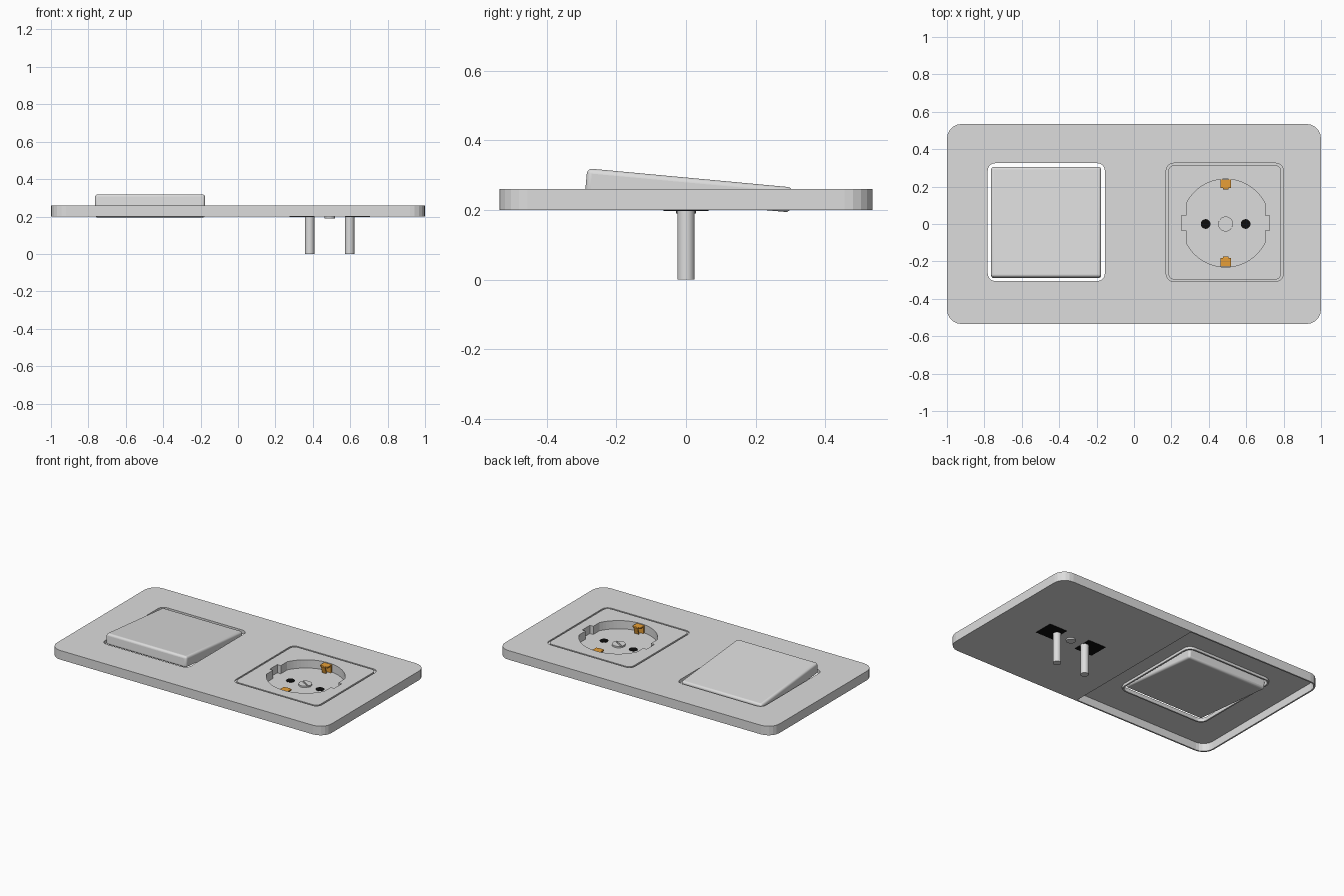
import bpy, bmesh, math
from mathutils import Matrix

if "Cube" in bpy.data.objects:
    bpy.data.objects.remove(bpy.data.objects["Cube"])


def material(name, r, g, b):
    m = bpy.data.materials.new(name)
    m.diffuse_color = (r, g, b, 1)
    m.use_nodes = True
    m.node_tree.nodes["Principled BSDF"].inputs["Base Color"].default_value = m.diffuse_color
    return m


GREY = material("light_grey_plastic", 0.72, 0.72, 0.72)
BLACK = material("black_hole", 0.004, 0.004, 0.004)
BRASS = material("orange_brass", 0.83, 0.36, 0.04)


def rounded(x0, x1, y0, y1, left_r, right_r, n=5):
    """Rounded rectangle loop with separate radii for left and right corners."""
    pts = []
    for cx, cy, r, a in ((x1 - right_r, y1 - right_r, right_r, 0),
                         (x0 + left_r, y1 - left_r, left_r, 90),
                         (x0 + left_r, y0 + left_r, left_r, 180),
                         (x1 - right_r, y0 + right_r, right_r, 270)):
        if r == 0:
            pts.append((cx, cy))
            continue
        for i in range(n + 1):
            t = math.radians(a + 90 * i / n)
            pts.append((cx + r * math.cos(t), cy + r * math.sin(t)))
    return pts


def arc(cx, cy, r, a0, a1, n):
    return [(cx + r * math.cos(math.radians(a0 + (a1 - a0) * i / n)),
             cy + r * math.sin(math.radians(a0 + (a1 - a0) * i / n))) for i in range(n + 1)]


def prism(name, loops, z0, z1, mat):
    """Extrude an outline, with any further loops cut out as holes."""
    cu = bpy.data.curves.new(name + "_profile", 'CURVE')
    cu.dimensions = '2D'
    cu.fill_mode = 'BOTH'
    cu.extrude = (z1 - z0) / 2
    for loop in loops:
        sp = cu.splines.new('POLY')
        sp.points.add(len(loop) - 1)
        for p, (x, y) in zip(sp.points, loop):
            p.co = (x, y, 0, 1)
        sp.use_cyclic_u = True
    tmp = bpy.data.objects.new(name + "_tmp", cu)
    bpy.context.collection.objects.link(tmp)
    dg = bpy.context.evaluated_depsgraph_get()
    me = bpy.data.meshes.new_from_object(tmp.evaluated_get(dg))
    bpy.data.objects.remove(tmp)
    bm = bmesh.new()
    bm.from_mesh(me)
    bmesh.ops.remove_doubles(bm, verts=bm.verts, dist=1e-5)
    bmesh.ops.translate(bm, verts=bm.verts, vec=(0, 0, (z0 + z1) / 2))
    bmesh.ops.recalc_face_normals(bm, faces=bm.faces)
    for f in bm.faces:
        f.smooth = False
    bm.to_mesh(me)
    bm.free()
    me.name = name
    me.materials.clear()
    me.materials.append(mat)
    ob = bpy.data.objects.new(name, me)
    bpy.context.collection.objects.link(ob)
    return ob


def box(name, centre, size, mat, tilt=0, bevel=0):
    """Box tilted about x, with optional rounded edges."""
    bm = bmesh.new()
    bmesh.ops.create_cube(bm, size=1)
    bmesh.ops.scale(bm, verts=bm.verts, vec=size)
    me = bpy.data.meshes.new(name)
    bm.to_mesh(me)
    bm.free()
    me.materials.append(mat)
    ob = bpy.data.objects.new(name, me)
    ob.matrix_world = Matrix.Translation(centre) @ Matrix.Rotation(tilt, 4, 'X')
    bpy.context.collection.objects.link(ob)
    if bevel:
        mod = ob.modifiers.new("rounded_edges", 'BEVEL')
        mod.width = bevel
        mod.segments = 4
    return ob


def smooth(ob, angle=35):
    bpy.ops.object.select_all(action='DESELECT')
    ob.select_set(True)
    bpy.context.view_layer.objects.active = ob
    bpy.ops.object.shade_smooth_by_angle(angle=math.radians(angle))


TOP, BOTTOM, FLOOR = 0.26, 0.20, 0.206
SX, SY = 0.49, 0.005  # socket centre

# Hollow frame: face sheet, outer wall, lip round the switch opening
outer = rounded(-1, 1, -0.535, 0.535, 0.08, 0.08)
inner = rounded(-0.99, 0.99, -0.525, 0.525, 0.07, 0.07)
switch_hole = rounded(-0.782, -0.156, -0.305, 0.325, 0.04, 0.04)
switch_lip = rounded(-0.792, -0.146, -0.315, 0.335, 0.05, 0.05)
socket_hole = rounded(0.172, 0.798, -0.307, 0.325, 0.04, 0.04)
prism("frame_face", [outer, switch_hole, socket_hole], TOP - 0.008, TOP, GREY)
prism("frame_wall", [outer, inner], BOTTOM, TOP - 0.008, GREY)
prism("switch_opening_lip", [switch_lip, switch_hole], 0.235, TOP - 0.008, GREY)

# Closed base under the socket half
prism("socket_base", [rounded(0, 0.99, -0.525, 0.525, 0, 0.07)], BOTTOM, FLOOR, GREY)

# Socket insert with a flat-sided round well and side notches
well = ([(0.70 + 0.025, SY - 0.04), (0.725, SY + 0.04), (0.70, SY + 0.04)]
        + arc(SX, SY, 0.235, 26.6, 153.4, 24)
        + [(0.28, SY + 0.04), (0.255, SY + 0.04), (0.255, SY - 0.04), (0.28, SY - 0.04)]
        + arc(SX, SY, 0.235, 206.6, 333.4, 24) + [(0.70, SY - 0.04)])
plate = rounded(0.183, 0.787, -0.297, 0.315, 0.033, 0.033)
prism("socket_insert", [plate, well], FLOOR, TOP, GREY)

# Contact tubes, their dark openings and the dark plates beneath
for side, label in ((-1, "left"), (1, "right")):
    x = SX + side * 0.107
    pin = prism("contact_tube_" + label, [arc(x, 0, 0.025, 0, 345, 23)], 0, BOTTOM, GREY)
    smooth(pin)
    prism("contact_opening_" + label, [arc(x, 0, 0.026, 0, 345, 23)], FLOOR, FLOOR + 0.002, BLACK)
    px = SX + side * 0.15
    prism("underside_plate_" + label,
          [rounded(px - 0.065, px + 0.065, -0.065, 0.065, 0, 0)], BOTTOM - 0.002, BOTTOM, BLACK)

# Centre screw: slotted head above, shank end below
for a, label in ((-30, "upper"), (150, "lower")):
    prism("screw_head_" + label, [arc(SX, 0, 0.04, a + 7, a + 173, 14)], FLOOR, FLOOR + 0.010, GREY)
prism("screw_core", [arc(SX, 0, 0.036, 0, 345, 23)], FLOOR, FLOOR + 0.004, GREY)
prism("screw_end", [arc(SX, 0, 0.028, 0, 345, 23)], 0.19, BOTTOM, GREY)

# Bent earth clips at the front and back of the well
for s, label in ((1, "back"), (-1, "front")):
    y = SY + s * 0.215
    box("earth_clip_riser_" + label, (SX, y + s * 0.012, 0.231), (0.056, 0.012, 0.05), BRASS)
    box("earth_clip_top_" + label, (SX, y - s * 0.008, 0.252), (0.056, 0.04, 0.008), BRASS)
    box("earth_clip_spring_" + label, (SX, y - s * 0.026, 0.232), (0.03, 0.007, 0.046),
        BRASS, tilt=s * 0.25)

# Tilted rocker
rocker = box("switch_rocker", (-0.47, 0.008, 0.2565), (0.588, 0.592, 0.072), GREY,
             tilt=-math.radians(5.3), bevel=0.014)
smooth(rocker, 40)
